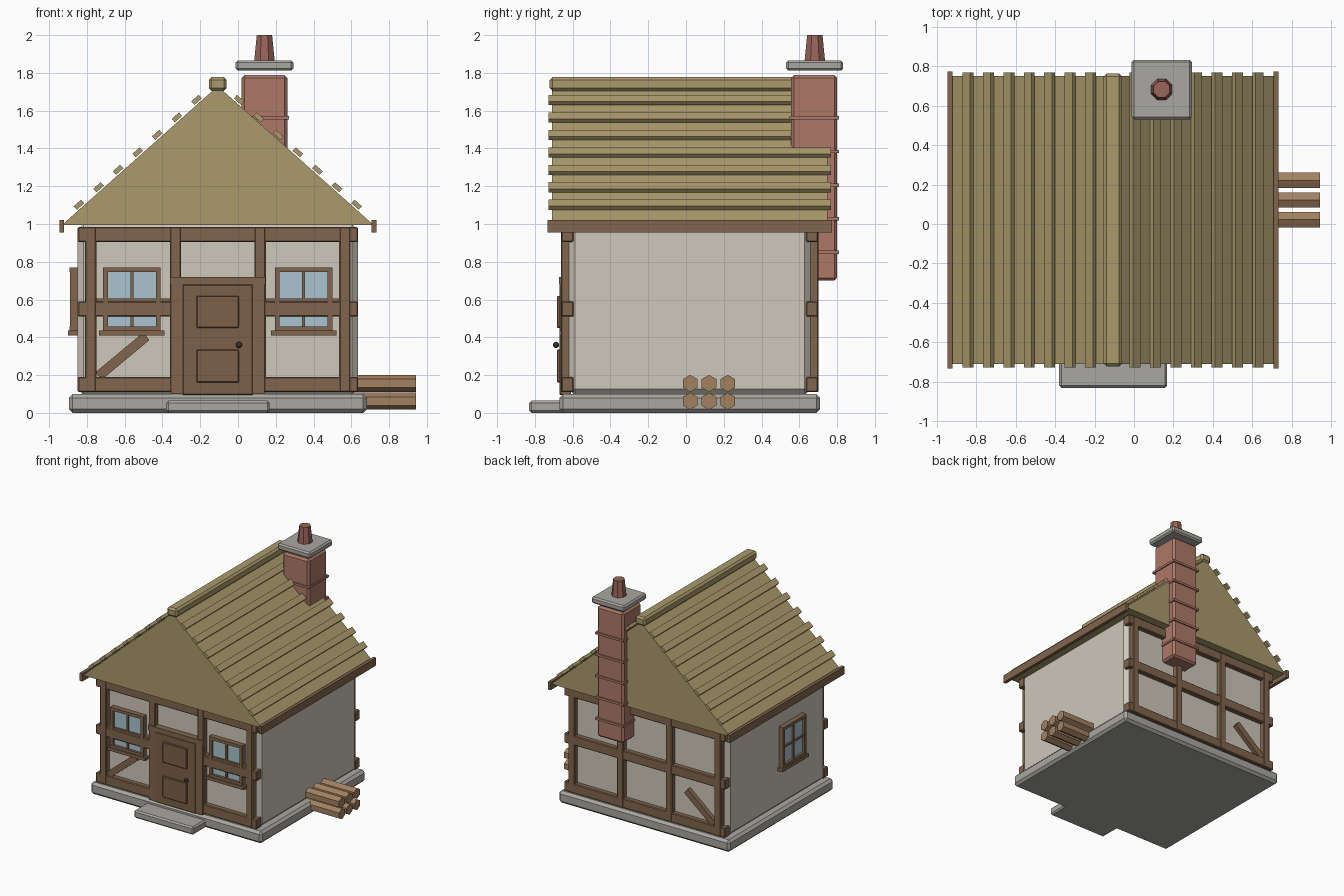
import bpy, bmesh
from math import atan2, pi
from mathutils import Matrix, Vector

if "Cube" in bpy.data.objects:
    bpy.data.objects.remove(bpy.data.objects["Cube"])

CX, CY = -0.107, 0.02   # centre of the house body


def material(name, rgb):
    m = bpy.data.materials.new(name)
    m.diffuse_color = (*rgb, 1)
    m.use_nodes = True
    m.node_tree.nodes["Principled BSDF"].inputs["Base Color"].default_value = m.diffuse_color
    return m


PLASTER = material("plaster", (0.62, 0.58, 0.50))
TIMBER = material("timber", (0.22, 0.13, 0.075))
DOOR = material("door_wood", (0.20, 0.115, 0.065))
THATCH = material("thatch", (0.40, 0.32, 0.15))
STONE = material("stone", (0.40, 0.39, 0.36))
BRICK = material("brick", (0.42, 0.19, 0.14))
POT = material("clay", (0.32, 0.13, 0.10))
GLASS = material("glass", (0.40, 0.55, 0.62))
LOG = material("log", (0.36, 0.22, 0.12))
IRON = material("iron", (0.04, 0.04, 0.04))


def finish(name, bm, mat, matrix=Matrix(), bevel=0):
    bmesh.ops.recalc_face_normals(bm, faces=bm.faces)
    me = bpy.data.meshes.new(name)
    bm.to_mesh(me)
    bm.free()
    me.materials.append(mat)
    ob = bpy.data.objects.new(name, me)
    ob.matrix_world = matrix
    bpy.context.collection.objects.link(ob)
    if bevel:
        mod = ob.modifiers.new("bevel", 'BEVEL')
        mod.width, mod.segments = bevel, 1
    return ob


def box(name, x, y, z, mat, bevel=0, matrix=Matrix()):
    """Box from (min, max) ranges, optionally placed by a matrix."""
    bm = bmesh.new()
    bmesh.ops.create_cube(bm, size=1)
    for v in bm.verts:
        v.co = [r[0] + (c + 0.5) * (r[1] - r[0]) for c, r in zip(v.co, (x, y, z))]
    return finish(name, bm, mat, matrix, bevel)


def cone(name, r1, r2, depth, sides, mat, matrix):
    bm = bmesh.new()
    bmesh.ops.create_cone(bm, cap_ends=True, segments=sides, radius1=r1, radius2=r2, depth=depth)
    return finish(name, bm, mat, matrix)


# Plinth, doorstep and plaster walls
box("plinth", (-0.895, 0.683), (-0.67, 0.71), (0, 0.10), STONE, 0.02)
box("doorstep", (-0.38, 0.168), (-0.83, -0.60), (0, 0.065), STONE, 0.012)
box("walls", (-0.85, 0.635), (-0.62, 0.66), (0.095, 1.0), PLASTER, 0.032)

# Timber framing on the front and back walls
for side, sign in (("front", -1), ("back", 1)):
    face = Matrix.Translation((CX, CY, 0)) @ Matrix.Diagonal((1, sign, 1, 1))
    for i, (z0, z1) in enumerate(((0.11, 0.19), (0.51, 0.59), (0.905, 0.985))):
        box(f"{side}_beam_{i}", (-0.742, 0.742), (0.615, 0.68), (z0, z1), TIMBER, 0.006, face)
    for i, px in enumerate((-0.673, -0.224, 0.224, 0.673)):
        box(f"{side}_post_{i}", (px - 0.03, px + 0.03), (0.63, 0.682), (0.11, 0.985), TIMBER, 0.006, face)
    brace = face @ Matrix.Translation((-0.505, 0.655, 0.30)) @ Matrix.Rotation(-atan2(0.2, 0.24), 4, 'Y')
    box(f"{side}_brace", (-0.165, 0.165), (-0.025, 0.02), (-0.026, 0.026), TIMBER, 0, brace)

# Door with frame, raised panels and knob
box("door", (CX - 0.187, CX + 0.187), (-0.67, -0.61), (0.095, 0.68), DOOR, 0.005)
for s in (-1, 1):
    px = CX + s * 0.215
    box("door_jamb", (px - 0.032, px + 0.032), (-0.668, -0.61), (0.10, 0.70), TIMBER)
box("door_header", (CX - 0.253, CX + 0.253), (-0.672, -0.61), (0.68, 0.72), TIMBER)
for z in ((0.16, 0.335), (0.45, 0.62)):
    box("door_panel", (CX - 0.112, CX + 0.112), (-0.684, -0.66), z, DOOR, 0.005)
bm = bmesh.new()
bmesh.ops.create_icosphere(bm, subdivisions=2, radius=0.017)
finish("door_knob", bm, IRON, Matrix.Translation((0.005, -0.688, 0.36)))


def window(name, matrix, bar):
    """Window facing local -y, wall surface at y=0, centred on x=0."""
    box(name + "_glass", (-0.135, 0.135), (-0.022, 0.01), (0.45, 0.75), GLASS, 0, matrix)
    for s in (-1, 1):
        box(name + "_jamb", (s * 0.14 - 0.013, s * 0.14 + 0.013), (-0.04, 0.01), (0.435, 0.77), TIMBER, 0, matrix)
    for z in ((0.435, 0.458), (0.745, 0.77)):
        box(name + "_rail", (-0.153, 0.153), (-0.042, 0.01), z, TIMBER, 0, matrix)
    box(name + "_sill", (-0.173, 0.173), (-0.05, 0.01), (0.41, 0.436), TIMBER, 0, matrix)
    box(name + "_mullion", (-0.008, 0.008), (-0.034, 0), (0.45, 0.75), TIMBER, 0, matrix)
    box(name + "_glazing_bar", (-bar, bar), (-0.034, 0), (0.59, 0.606), TIMBER, 0, matrix)


window("front_left_window", Matrix.Translation((CX - 0.455, -0.62, 0)), 0.213)
window("front_right_window", Matrix.Translation((CX + 0.455, -0.62, 0)), 0.213)
window("side_window", Matrix.Translation((-0.85, -0.16, 0)) @ Matrix.Rotation(-pi / 2, 4, 'Z'), 0.14)

# Solid gable roof
bm = bmesh.new()
tri = [bm.verts.new((CX + dx, CY - 0.73, z)) for dx, z in ((-0.825, 0.995), (0.825, 0.995), (0, 1.73))]
ext = bmesh.ops.extrude_face_region(bm, geom=[bm.faces.new(tri)])["geom"]
bmesh.ops.translate(bm, verts=[g for g in ext if isinstance(g, bmesh.types.BMVert)], vec=(0, 1.46, 0))
bm.faces.new(tri) if not any(set(f.verts) == set(tri) for f in bm.faces) else None
finish("roof", bm, THATCH)

# Thatch battens and eave boards on both slopes
slope = atan2(0.735, 0.825)
for s in (-1, 1):
    for i in range(7):
        m = Matrix.Translation((CX + s * (0.735 - i * 0.1037), CY, 1.102 + i * 0.0925)) @ Matrix.Rotation(s * slope, 4, 'Y')
        box(f"batten_{i}", (-0.026, 0.026), (-0.748, 0.748), (-0.0125, 0.0125), THATCH, 0, m)
    ex = CX + s * 0.826
    box("eave_board", (ex - 0.013, ex + 0.013), (CY - 0.753, CY + 0.753), (0.955, 1.02), TIMBER)
box("ridge_cap", (CX - 0.047, CX + 0.047), (CY - 0.742, CY + 0.742), (1.705, 1.777), THATCH, 0.015)

# Chimney with brick courses, stone cap and pot
box("chimney", (0.019, 0.261), (0.557, 0.80), (0.70, 1.788), BRICK, 0.015)
for i in range(5):
    z = 0.85 + i * 0.178
    box(f"brick_course_{i}", (0.01, 0.27), (0.548, 0.81), (z - 0.009, z + 0.009), BRICK)
box("chimney_cap", (-0.012, 0.293), (0.53, 0.832), (1.812, 1.866), STONE, 0.012)
cone("chimney_pot", 0.06, 0.044, 0.15, 8, POT,
     Matrix.Translation((0.14, 0.682, 1.925)) @ Matrix.Rotation(pi / 8, 4, 'Z'))

# Stacked firewood: six-sided logs against the right wall
for row in range(2):
    for col in range(3):
        place = Matrix.Translation((0.775, 0.022 + col * 0.0995, 0.062 + row * 0.094))
        cone(f"log_{row}_{col}", 0.045, 0.045, 0.335, 6, LOG,
             place @ Matrix.Rotation(pi / 2, 4, 'Y') @ Matrix.Rotation(pi / 2, 4, 'Z'))
